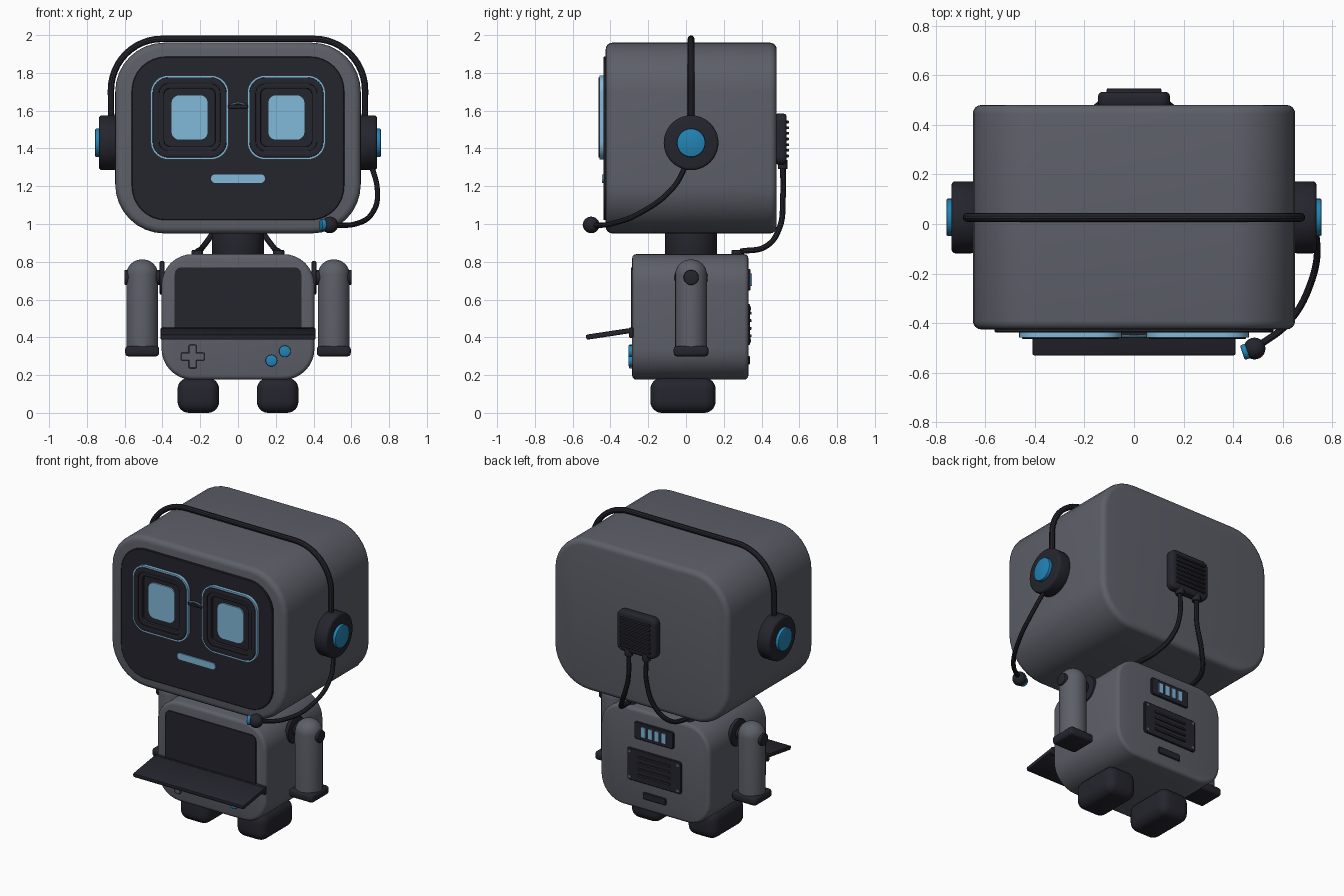
import bpy, bmesh, math
from mathutils import Matrix, Vector

cube = bpy.data.objects.get("Cube")
if cube:
    bpy.data.objects.remove(cube, do_unlink=True)


def material(name, rgb):
    m = bpy.data.materials.new(name)
    m.use_nodes = True
    m.diffuse_color = (*rgb, 1)
    m.node_tree.nodes["Principled BSDF"].inputs["Base Color"].default_value = (*rgb, 1)
    return m


GREY = material("grey shell", (0.11, 0.115, 0.14))
DARK = material("dark plastic", (0.018, 0.018, 0.027))
BLUE = material("bright blue", (0.016, 0.23, 0.46))
GLOW = material("pale blue", (0.22, 0.48, 0.70))
MID_Y = 0.027
SIDES = (("left", 1), ("right", -1))


def smooth(ob, mat):
    ob.data.materials.clear()
    ob.data.materials.append(mat)
    bpy.ops.object.select_all(action='DESELECT')
    ob.select_set(True)
    bpy.context.view_layer.objects.active = ob
    bpy.ops.object.shade_smooth_by_angle(angle=math.radians(35))
    return ob


def finish(name, bm, mat, bevel=0, segs=3, keep=lambda e: True):
    """Round the sharp edges and turn the bmesh into an object."""
    bmesh.ops.recalc_face_normals(bm, faces=bm.faces)
    if bevel:
        edges = [e for e in bm.edges if e.calc_face_angle(0) > 0.8 and keep(e)]
        bmesh.ops.bevel(bm, geom=edges, offset=bevel, segments=segs, profile=0.5,
                        affect='EDGES', clamp_overlap=True)
    me = bpy.data.meshes.new(name)
    bm.to_mesh(me)
    bm.free()
    ob = bpy.data.objects.new(name, me)
    bpy.context.collection.objects.link(ob)
    return smooth(ob, mat)


def outline(cx, cz, w, h, r, n=8):
    """Points of a rounded rectangle in the XZ plane."""
    pts = []
    for k, (sx, sz) in enumerate(((1, 1), (-1, 1), (-1, -1), (1, -1))):
        for i in range(n + 1):
            a = math.pi / 2 * (k + i / n)
            pts.append((cx + sx * (w / 2 - r) + r * math.cos(a),
                        cz + sz * (h / 2 - r) + r * math.sin(a)))
    return pts


def slab(name, cx, cz, w, h, r, y0, y1, mat, bevel=0, segs=3):
    bm = bmesh.new()
    loops = [[bm.verts.new((x, y, z)) for x, z in outline(cx, cz, w, h, r)] for y in (y0, y1)]
    for lp in loops:
        bm.faces.new(lp)
    for i in range(len(loops[0])):
        bm.faces.new((loops[0][i - 1], loops[0][i], loops[1][i], loops[1][i - 1]))
    return finish(name, bm, mat, bevel, segs)


def ring(name, cx, cz, w, h, r, t, y0, y1, mat, bevel=0):
    """Rounded rectangular frame of border width t."""
    bm = bmesh.new()
    shapes = [(0, y0), (0, y1), (t, y1), (t, y0)]
    loops = [[bm.verts.new((x, y, z)) for x, z in
              outline(cx, cz, w - 2 * d, h - 2 * d, r - d)] for d, y in shapes]
    for k in range(4):
        a, b = loops[k - 1], loops[k]
        for i in range(len(a)):
            bm.faces.new((a[i - 1], a[i], b[i], b[i - 1]))
    return finish(name, bm, mat, bevel, 2)


def box(name, c, size, mat, bevel=0, segs=3, tilt=0):
    bm = bmesh.new()
    bmesh.ops.create_cube(bm, size=1)
    bmesh.ops.scale(bm, vec=size, verts=bm.verts)
    ob = finish(name, bm, mat, bevel, segs)
    ob.location, ob.rotation_euler.x = c, tilt
    return ob


def rod(name, a, b, r, mat, bevel=0, segs=3, sides=40, keep=lambda e: True):
    """Cylinder from point a to point b."""
    a, b = Vector(a), Vector(b)
    bm = bmesh.new()
    bmesh.ops.create_cone(bm, cap_ends=True, segments=sides, radius1=r, radius2=r,
                          depth=(b - a).length)
    ob = finish(name, bm, mat, bevel, segs, keep)
    ob.location = (a + b) / 2
    ob.rotation_euler = (b - a).to_track_quat('Z', 'Y').to_euler()
    return ob


def tube(name, pts, r, mat, kind='BEZIER'):
    cu = bpy.data.curves.new(name, 'CURVE')
    cu.dimensions, cu.bevel_depth, cu.bevel_resolution = '3D', r, 3
    cu.use_fill_caps = True
    sp = cu.splines.new(kind)
    if kind == 'BEZIER':
        sp.bezier_points.add(len(pts) - 1)
        for p, co in zip(sp.bezier_points, pts):
            p.co, p.handle_left_type, p.handle_right_type = co, 'AUTO', 'AUTO'
    else:
        sp.points.add(len(pts) - 1)
        for p, co in zip(sp.points, pts):
            p.co = (*co, 1)
    ob = bpy.data.objects.new(name, cu)
    bpy.context.collection.objects.link(ob)
    bpy.ops.object.select_all(action='DESELECT')
    ob.select_set(True)
    bpy.context.view_layer.objects.active = ob
    bpy.ops.object.convert(target='MESH')
    return smooth(bpy.context.object, mat)


# Head and face
slab("head", 0, 1.455, 1.3, 1.01, 0.26, -0.425, 0.48, GREY, 0.035, 4)
slab("face_panel", 0, 1.453, 1.125, 0.866, 0.18, -0.437, -0.41, DARK, 0.004, 1)
slab("mouth", 0, 1.24, 0.285, 0.046, 0.022, -0.444, -0.43, GLOW)
for side, s in SIDES:
    x, z = s * 0.256, 1.564
    ring(side + "_glasses_trim", x, z, 0.414, 0.446, 0.095, 0.011, -0.458, -0.43, GLOW)
    ring(side + "_glasses_frame", x, z, 0.392, 0.424, 0.084, 0.035, -0.464, -0.43, DARK, 0.005)
    ring(side + "_glasses_inner_rim", x, z, 0.34, 0.375, 0.065, 0.035, -0.457, -0.43, DARK, 0.006)
    slab(side + "_eye", x, z, 0.196, 0.24, 0.045, -0.446, -0.43, GLOW)
box("glasses_bridge", (0, -0.447, 1.622), (0.11, 0.026, 0.022), DARK, 0.004, 1)
tube("bridge_trim", [(-0.05, -0.452, 1.628), (0, -0.452, 1.64), (0.05, -0.452, 1.628)], 0.005, GLOW)

# Headset
arch = [(x, MID_Y, z) for x, z in outline(0, 1.43, 1.345, 1.1, 0.27, 12) if z > 1.43]
tube("headband", [(0.672, MID_Y, 1.45)] + arch + [(-0.672, MID_Y, 1.45)], 0.018, DARK, 'POLY')
for side, s in SIDES:
    rod(side + "_ear_cup", (s * 0.64, MID_Y, 1.43), (s * 0.736, MID_Y, 1.43), 0.145, DARK, 0.015)
    rod(side + "_ear_light", (s * 0.72, MID_Y, 1.43), (s * 0.756, MID_Y, 1.43), 0.075, BLUE, 0.005, 2)
tube("microphone_boom", [(0.70, 0.01, 1.33), (0.737, -0.07, 1.19), (0.712, -0.24, 1.06),
                         (0.62, -0.40, 1.0), (0.49, -0.5, 0.993)], 0.014, DARK)
bm = bmesh.new()
bmesh.ops.create_uvsphere(bm, u_segments=24, v_segments=14, radius=0.044,
                          matrix=Matrix.Translation((0.486, -0.502, 0.995)))
finish("microphone", bm, DARK)
rod("microphone_tip", (0.47, -0.508, 0.995), (0.437, -0.519, 0.995), 0.031, BLUE, 0.005, 2)

# Rear head pack with ribs and cables
slab("rear_pack", 0, 1.45, 0.29, 0.27, 0.04, 0.47, 0.533, DARK, 0.018)
for i in range(7):
    box(f"pack_rib_{i + 1}", (0, 0.532, 1.36 + 0.03 * i), (0.22, 0.028, 0.014), DARK, 0.004, 2)
for side, s in SIDES:
    rod(side + "_cable_socket", (s * 0.065, 0.512, 1.34), (s * 0.065, 0.512, 1.29), 0.026, DARK, 0.005, 2, 24)
    tube(side + "_cable", [(s * x, y, z) for x, y, z in
         ((0.065, 0.513, 1.31), (0.068, 0.513, 1.14), (0.12, 0.495, 0.98),
          (0.185, 0.42, 0.88), (0.215, 0.29, 0.855))], 0.015, DARK)
    rod(side + "_cable_plug", (s * 0.215, 0.27, 0.82), (s * 0.215, 0.27, 0.862), 0.03, DARK, 0.005, 2, 24)

# Neck and body
rod("neck", (0, MID_Y, 0.82), (0, MID_Y, 0.965), 0.138, DARK, 0.01)
slab("body", 0, 0.508, 0.81, 0.665, 0.165, -0.285, 0.33, GREY, 0.022)
slab("body_screen", 0, 0.59, 0.67, 0.36, 0.035, -0.292, -0.27, DARK)
box("keyboard_shelf", (0, -0.405, 0.419), (0.82, 0.25, 0.027), DARK, 0.007, 2, 0.15)
box("shelf_hinge", (0, -0.29, 0.425), (0.82, 0.025, 0.055), DARK, 0.008, 2)

# Controls
slab("pad_horizontal", -0.24, 0.298, 0.126, 0.042, 0.008, -0.302, -0.27, GREY, 0.004, 1)
slab("pad_vertical", -0.24, 0.298, 0.042, 0.126, 0.008, -0.302, -0.27, GREY, 0.004, 1)
for i, (x, z) in enumerate(((0.177, 0.277), (0.248, 0.326))):
    rod(f"button_{i + 1}", (x, -0.27, z), (x, -0.305, z), 0.031, BLUE, 0.005, 2, 28)

# Rear panels
slab("battery_panel", 0, 0.705, 0.29, 0.115, 0.015, 0.31, 0.342, DARK, 0.004, 1)
for i in range(4):
    slab(f"battery_bar_{i + 1}", -0.075 + 0.05 * i, 0.705, 0.033, 0.068, 0.004, 0.335, 0.349, GLOW)
slab("vent_panel", 0, 0.468, 0.4, 0.215, 0.015, 0.31, 0.34, DARK, 0.004, 1)
for i in range(4):
    box(f"vent_rib_{i + 1}", (0, 0.34, 0.408 + 0.04 * i), (0.24, 0.016, 0.016), DARK, 0.004, 2)
for side, s in SIDES:
    for level, z in (("upper", 0.553), ("lower", 0.383)):
        rod(f"{side}_{level}_screw", (s * 0.178, 0.33, z), (s * 0.178, 0.344, z), 0.01, GREY, 0, 1, 16)
slab("rear_port", 0, 0.278, 0.17, 0.046, 0.01, 0.31, 0.338, DARK, 0.004, 1)

# Arms and feet
for side, s in SIDES:
    rod(side + "_shoulder_disc", (s * 0.39, MID_Y, 0.715), (s * 0.415, MID_Y, 0.715), 0.088, DARK, 0.006, 2)
    rod(side + "_shoulder_axle", (s * 0.39, MID_Y, 0.717), (s * 0.602, MID_Y, 0.717), 0.04, DARK, 0.006, 2, 28)
    rod(side + "_arm", (s * 0.507, MID_Y, 0.34), (s * 0.507, MID_Y, 0.812), 0.084, GREY, 0.08, 8, 32,
        lambda e: all(v.co.z > 0 for v in e.verts))
    box(side + "_hand", (s * 0.507, MID_Y, 0.327), (0.18, 0.184, 0.056), DARK, 0.018)
    box(side + "_foot", (s * 0.21, -0.016, 0.093), (0.22, 0.345, 0.186), DARK, 0.06, 6)
